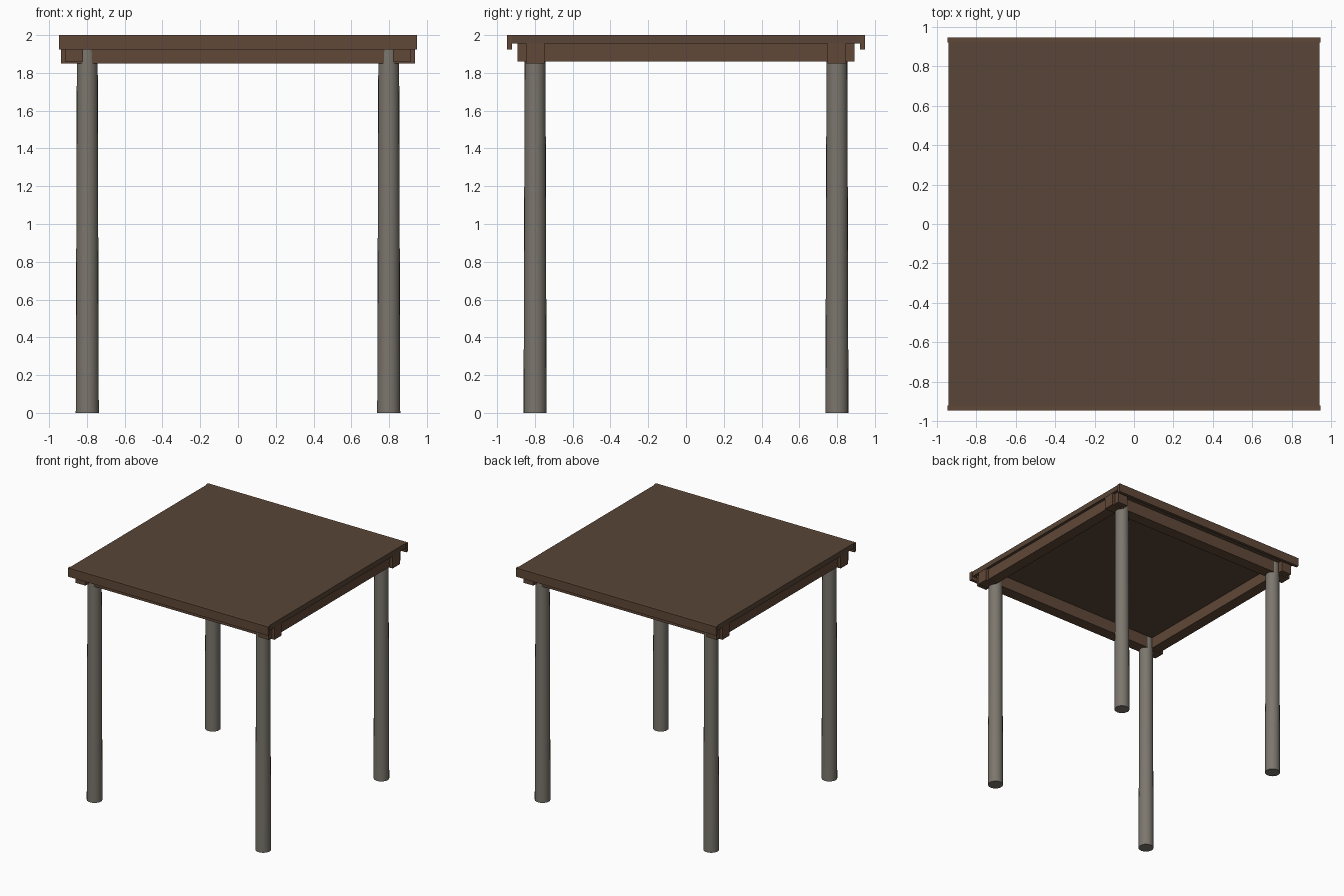
import bpy
import math

if "Cube" in bpy.data.objects:
    bpy.data.objects.remove(bpy.data.objects["Cube"])


def material(name, rgb):
    m = bpy.data.materials.new(name)
    m.diffuse_color = (*rgb, 1.0)
    m.use_nodes = True
    m.node_tree.nodes["Principled BSDF"].inputs["Base Color"].default_value = m.diffuse_color
    return m


roof_brown = material("roof brown", (0.100, 0.060, 0.038))
timber_brown = material("timber brown", (0.118, 0.065, 0.039))
post_grey = material("weathered grey", (0.200, 0.184, 0.155))


def box(name, x, y, z, mat):
    """Box from (min, max) ranges on each axis."""
    bpy.ops.mesh.primitive_cube_add(size=1, location=[sum(r) / 2 for r in (x, y, z)])
    ob = bpy.context.object
    ob.name = name
    ob.scale = [r[1] - r[0] for r in (x, y, z)]
    bpy.ops.object.transform_apply(location=False, rotation=False, scale=True)
    ob.data.materials.append(mat)
    return ob


def span(a, b, side):
    return tuple(sorted((a * side, b * side)))


# Flat roof panel
box("roof_panel", (-0.94, 0.94), (-0.925, 0.925), (1.955, 2.0), roof_brown)

for side, label in ((-1, "front"), (1, "back")):
    # Fascia board along the roof edge
    box(label + "_fascia", (-0.947, 0.947), span(0.921, 0.947, side), (1.925, 2.0), timber_brown)
    # Main beam resting over the posts
    box(label + "_beam", (-0.938, 0.938), span(0.75, 0.848, side), (1.85, 1.955), timber_brown)

for side, label in ((-1, "left"), (1, "right")):
    # Side beam, just outside the post centres
    box(label + "_side_beam", span(0.82, 0.915, side), (-0.892, 0.892), (1.86, 1.955), timber_brown)

# Tapered round posts, rising slightly proud of the main beams
for sx, lx in ((-1, "left"), (1, "right")):
    for sy, ly in ((-1, "front"), (1, "back")):
        bpy.ops.mesh.primitive_cone_add(vertices=20, radius1=0.061, radius2=0.055, depth=1.95,
                                        location=(0.798 * sx, 0.799 * sy, 0.975))
        post = bpy.context.object
        post.name = f"{ly}_{lx}_post"
        post.data.materials.append(post_grey)
        bpy.ops.object.shade_smooth_by_angle(angle=math.radians(40))
